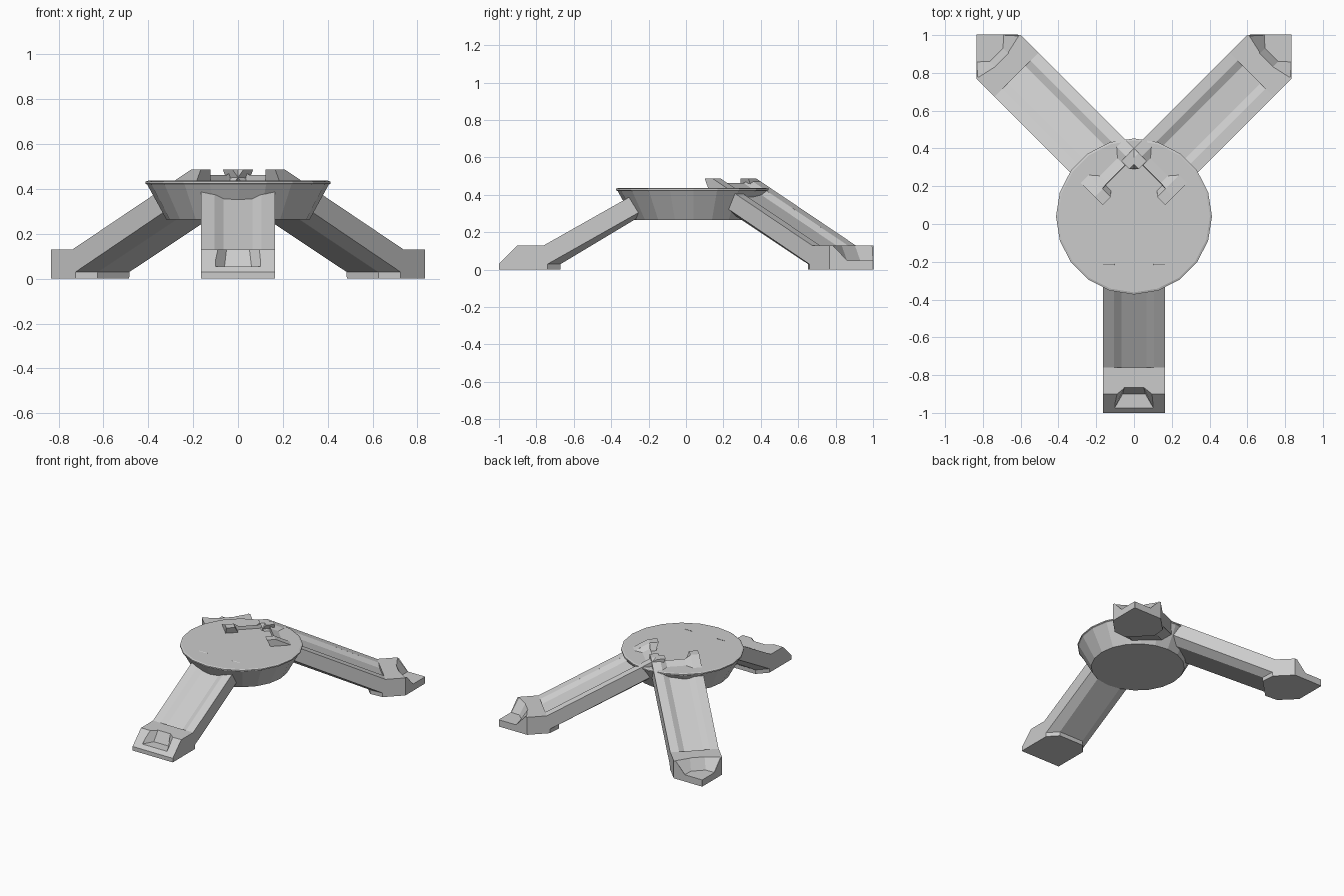
import bpy, bmesh
from math import sqrt
from mathutils import Vector

if "Cube" in bpy.data.objects:
    bpy.data.objects.remove(bpy.data.objects["Cube"])


def loft(name, rings, place):
    """Skin closed rings of (along, across, up) points, capped at both ends."""
    bm = bmesh.new()
    loops = [[bm.verts.new(place(*p)) for p in r] for r in rings]
    n = len(loops[0])
    for a, b in zip(loops, loops[1:]):
        for i in range(n):
            j = (i + 1) % n
            bm.faces.new((a[i], a[j], b[j], b[i]))
    bm.faces.new(loops[0])
    bm.faces.new(loops[-1])
    bmesh.ops.recalc_face_normals(bm, faces=bm.faces)
    me = bpy.data.meshes.new(name)
    bm.to_mesh(me)
    bm.free()
    ob = bpy.data.objects.new(name, me)
    bpy.context.collection.objects.link(ob)
    return ob


def leg_ring(top, mid, bot, w=1.0):
    """Leg section: flat top, straight sides, chamfered underside."""
    a, b = 0.165 * w, 0.10 * w
    return [(top[0], -a, top[1]), (top[0], a, top[1]), (mid[0], a, mid[1]),
            (bot[0], b, bot[1]), (bot[0], -b, bot[1]), (mid[0], -a, mid[1])]


def groove_ring(s, z, depth=0.022):
    """Trapezoid channel section, open above."""
    up = 0.1
    return [(s, -0.065, z - depth), (s, 0.065, z - depth), (s, 0.105, z),
            (s, 0.105, z + up), (s, -0.105, z + up), (s, -0.105, z)]


def cut(ob, cutter):
    m = ob.modifiers.new(cutter.name, 'BOOLEAN')
    m.operation = 'DIFFERENCE'
    m.solver = 'EXACT'
    m.object = cutter
    cutter.hide_render = True
    cutter.hide_viewport = True


# Dish-shaped hub
def hub():
    bm = bmesh.new()
    loops = []
    for r, z in ((0.32, 0.265), (0.405, 0.42), (0.413, 0.424), (0.413, 0.433), (0.402, 0.437)):
        res = bmesh.ops.create_circle(bm, segments=20, radius=r)
        for v in res['verts']:
            v.co += Vector((0, 0.04, z))
        loops.append(res['verts'])
    for a, b in zip(loops, loops[1:]):
        for i in range(20):
            j = (i + 1) % 20
            bm.faces.new((a[i], a[j], b[j], b[i]))
    bm.faces.new(loops[0])
    bm.faces.new(loops[-1])
    bmesh.ops.recalc_face_normals(bm, faces=bm.faces)
    me = bpy.data.meshes.new("hub")
    bm.to_mesh(me)
    bm.free()
    bpy.context.collection.objects.link(bpy.data.objects.new("hub", me))


hub()


# Front leg, running along -y
def front(s, t, z):
    return Vector((t, -s, z))


leg = loft("front_leg", [
    leg_ring((0.213, 0.439), (0.25, 0.307), (0.25, 0.282)),
    leg_ring((0.76, 0.13), (0.74, 0.03), (0.67, 0.03)),
    leg_ring((0.762, 0.13), (0.741, 0.0), (0.671, 0.0)),
    leg_ring((0.90, 0.13), (0.90, 0.0), (0.90, 0.0)),
    leg_ring((1.0, 0.03), (1.0, 0.0), (1.0, 0.0))], front)
cut(leg, loft("front_groove_cutter",
              [groove_ring(0.15, 0.4746), groove_ring(0.76, 0.13)], front))
cut(leg, loft("front_foot_cutter", [
    [(0.90, -0.06, 0.055), (0.90, 0.06, 0.055), (0.97, 0.10, 0.055),
     (1.02, 0.10, 0.055), (1.02, -0.10, 0.055), (0.97, -0.10, 0.055)],
    [(0.86, -0.05, 0.14), (0.86, 0.05, 0.14), (0.90, 0.10, 0.14),
     (1.02, 0.10, 0.14), (1.02, -0.10, 0.14), (0.90, -0.10, 0.14)]], front))


# Back legs, running diagonally with pointed feet, mirrored across x
def back(s, t, z):
    return Vector(((s + t) / sqrt(2), 0.1675 + (s - t) / sqrt(2), z))


leg = loft("back_legs", [
    leg_ring((0.07, 0.487), (0.12, 0.385), (0.12, 0.343)),
    leg_ring((0.13, 0.487), (0.13, 0.38), (0.13, 0.338)),
    leg_ring((0.88, 0.13), (0.86, 0.03), (0.785, 0.03)),
    leg_ring((0.882, 0.13), (0.861, 0.0), (0.786, 0.0)),
    leg_ring((1.015, 0.13), (1.015, 0.0), (1.015, 0.0)),
    leg_ring((1.179, 0.13), (1.179, 0.0), (1.179, 0.0), 0.01)], back)
cut(leg, loft("back_groove_cutter", [
    groove_ring(0.0, 0.487, 0.08), groove_ring(0.132, 0.487, 0.08),
    groove_ring(0.136, 0.484), groove_ring(0.88, 0.13)], back))
cut(leg, loft("back_foot_cutter", [
    [(1.03, -0.05, 0.05), (1.03, 0.05, 0.05), (1.077, 0.10, 0.05),
     (1.25, 0.10, 0.05), (1.25, -0.10, 0.05), (1.077, -0.10, 0.05)],
    [(0.985, -0.05, 0.14), (0.985, 0.05, 0.14), (1.01, 0.16, 0.14),
     (1.25, 0.16, 0.14), (1.25, -0.16, 0.14), (1.01, -0.16, 0.14)]], back))
m = leg.modifiers.new("mirror", 'MIRROR')
m.use_axis = (True, False, False)
m.use_mirror_merge = False
